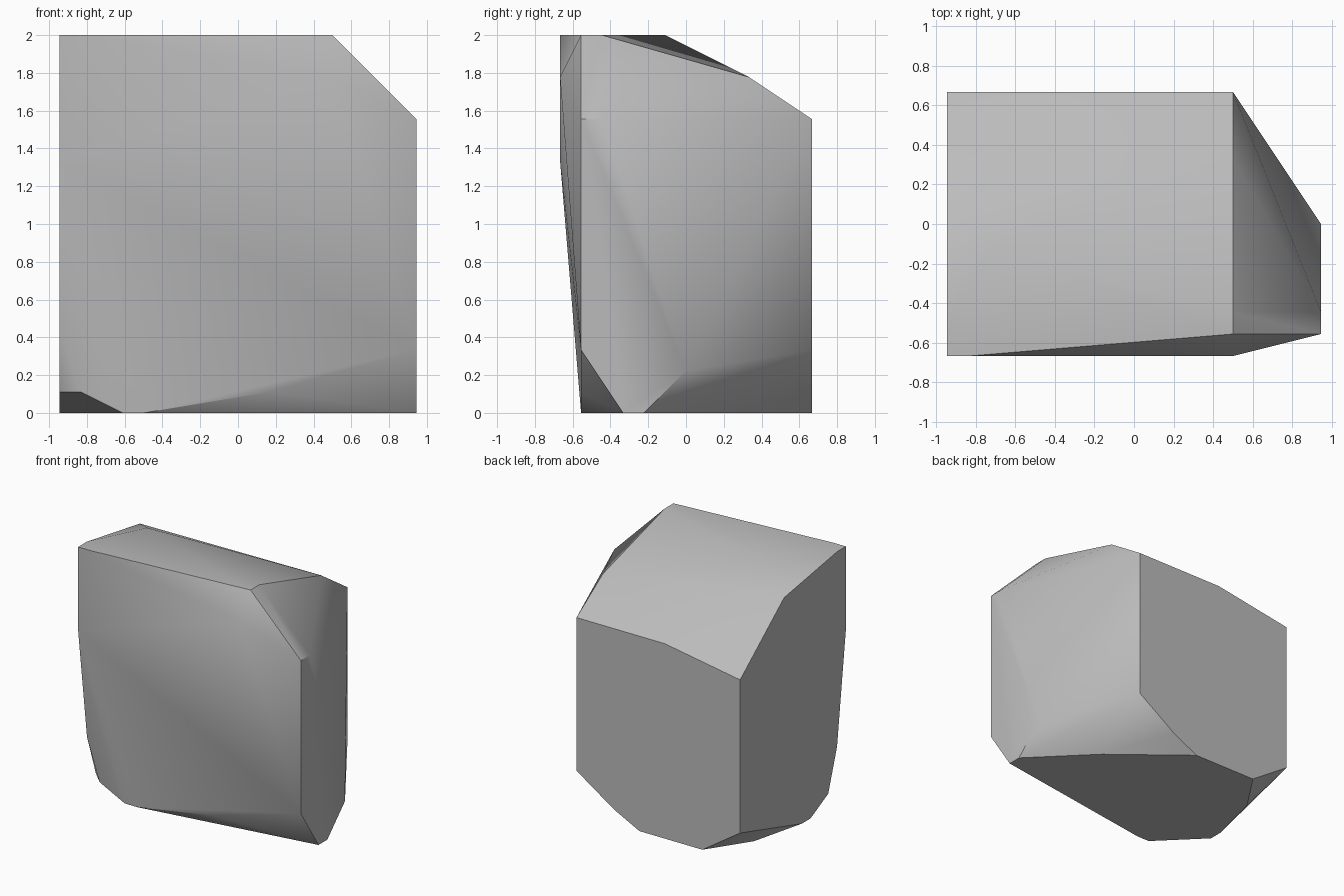
import bpy
import bmesh
import math

cube = bpy.data.objects.get("Cube")
if cube:
    bpy.data.objects.remove(cube, do_unlink=True)

STEP = 1 / 9          # the boulder is chiselled on a grid of ninths
WIDTH, DEPTH, HEIGHT = 17, 12, 18

# Outline of the cut on each side of the block, in grid steps
left_side = [(0, 18), (0, 12), (1, 4), (2, 1), (4, 0), (5, 0), (12, 2), (12, 13), (7, 17), (1, 18)]
right_side = [(1, 14), (1, 3), (3, 0), (4, 0), (6, 2), (2, 14)]
back_side = [(3, 0), (8, 0), (10, 1), (13, 3), (13, 14), (6, 14)]
top_side = [(1, 0), (13, 1), (13, 2), (2, 5)]
base_side = [(3, 1), (4, 1), (13, 8), (1, 9)]
chamfer_corners = [(13, 0, 16), (1, 1, 1), (10, 1, 1), (13, 9, 16)]

corners = [(0, y, z) for y, z in left_side]
corners += [(WIDTH, y, z) for y, z in right_side]
corners += [(x, DEPTH, z) for x, z in back_side]
corners += [(x, y, HEIGHT) for x, y in top_side]
corners += [(x, y, 0) for x, y in base_side]
corners += chamfer_corners

# Stretch one convex skin over all the cuts
bm = bmesh.new()
for x, y, z in corners:
    bm.verts.new(((x - WIDTH / 2) * STEP, (y - DEPTH / 2) * STEP, z * STEP))
bmesh.ops.convex_hull(bm, input=bm.verts[:])
loose = [v for v in bm.verts if not v.link_faces]
bmesh.ops.delete(bm, geom=loose, context='VERTS')
bmesh.ops.dissolve_limit(bm, angle_limit=math.radians(1), verts=bm.verts[:], edges=bm.edges[:])
bmesh.ops.recalc_face_normals(bm, faces=bm.faces[:])

mesh = bpy.data.meshes.new("boulder")
bm.to_mesh(mesh)
bm.free()
boulder = bpy.data.objects.new("boulder", mesh)
bpy.context.collection.objects.link(boulder)

# Plain grey stone
stone = bpy.data.materials.new("grey_stone")
stone.use_nodes = True
grey = (0.5, 0.5, 0.5, 1)
stone.diffuse_color = grey
stone.node_tree.nodes["Principled BSDF"].inputs["Base Color"].default_value = grey
mesh.materials.append(stone)

# Soft shading over shallow bends, crisp edges at the cuts
bpy.ops.object.select_all(action='DESELECT')
boulder.select_set(True)
bpy.context.view_layer.objects.active = boulder
bpy.ops.object.shade_smooth_by_angle(angle=math.radians(35))
